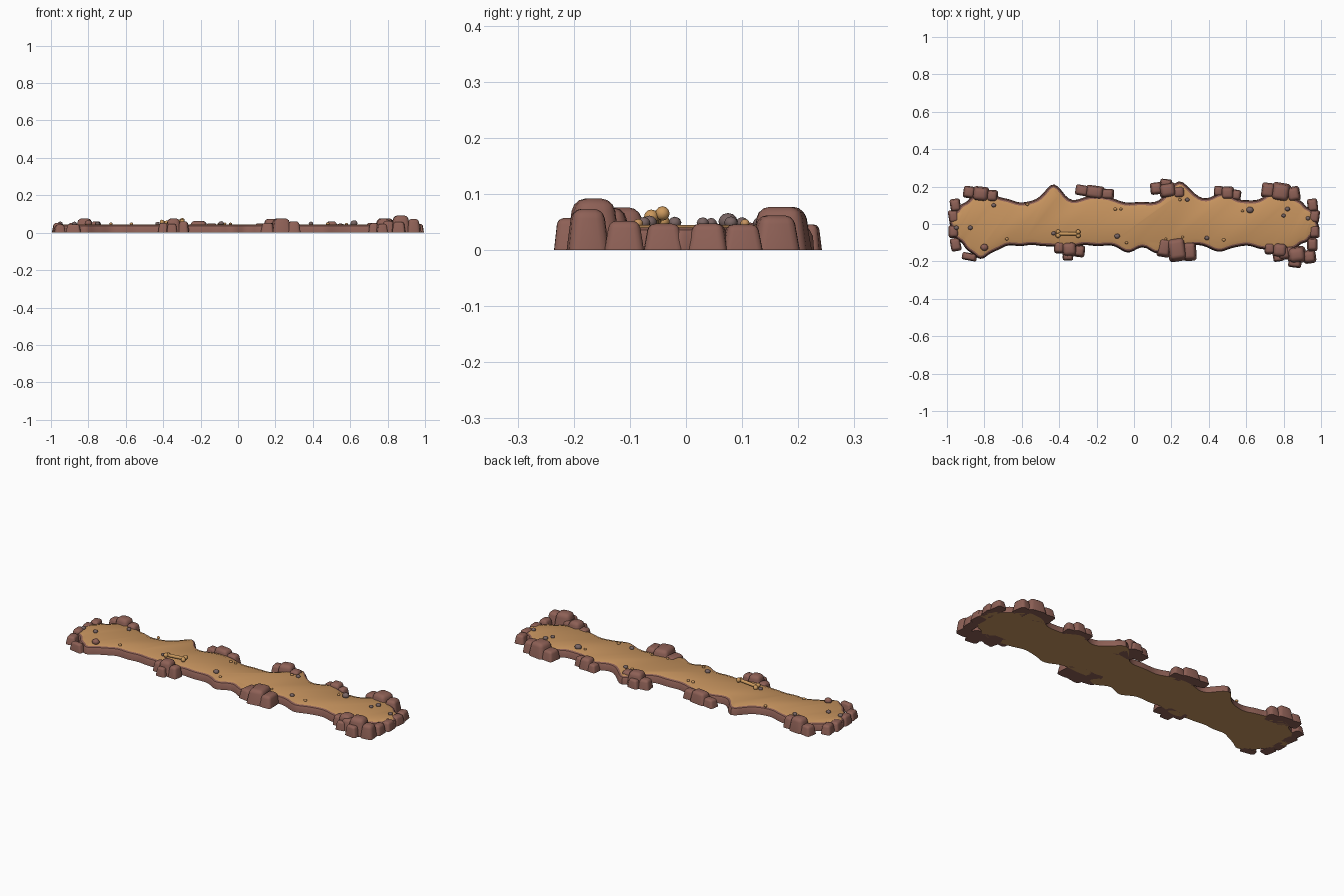
import bpy, bmesh, math, random
from mathutils import Vector, Matrix

random.seed(4)
if "Cube" in bpy.data.objects:
    bpy.data.objects.remove(bpy.data.objects["Cube"])


def material(name, r, g, b):
    m = bpy.data.materials.new(name)
    m.use_nodes = True
    m.diffuse_color = (r, g, b, 1)
    m.node_tree.nodes["Principled BSDF"].inputs["Base Color"].default_value = (r, g, b, 1)
    return m


SAND = material("sand", .58, .30, .115)
ROCK = material("red_brown_rock", .27, .118, .093)
STONE = material("grey_stone", .19, .13, .125)
BONE = material("old_bone", .6, .32, .11)


def finish(bm, name, mats, angle):
    mesh = bpy.data.meshes.new(name)
    bmesh.ops.recalc_face_normals(bm, faces=bm.faces[:])
    bm.to_mesh(mesh)
    bm.free()
    ob = bpy.data.objects.new(name, mesh)
    bpy.context.collection.objects.link(ob)
    for m in mats:
        mesh.materials.append(m)
    bpy.ops.object.select_all(action='DESELECT')
    ob.select_set(True)
    bpy.context.view_layer.objects.active = ob
    bpy.ops.object.shade_smooth_by_angle(angle=math.radians(angle))


# --- ground slab: a long strip with rounded ends and bulges (x, size, spread) ---
BACK_BULGES = [(-.82, .06, .12), (-.44, .095, .07), (-.2, .04, .1), (.25, .115, .08), (.48, .05, .09), (.8, .07, .11)]
FRONT_BULGES = [(-.84, .08, .09), (-.38, .02, .06), (-.03, .035, .06), (.13, .04, .06), (.47, .035, .06), (.8, .04, .12)]


def outline(t):
    x = math.cos(t)
    bulges = BACK_BULGES if math.sin(t) > 0 else FRONT_BULGES
    half = .115 + sum(size * math.exp(-((x - c) / spread) ** 2) for c, size, spread in bulges)
    y = half * math.sqrt(max(0, 1 - abs(x) ** 12))
    return Vector((x * .985, math.copysign(y, math.sin(t))))


def ground():
    count = 280
    edge = [outline(math.tau * i / count) for i in range(count)]
    bm = bmesh.new()
    # inset and height of each ring; the outer bands are rock, the inner ones sand
    steps = [(0, 0), (.002, .025), (.008, .036), (.017, .04), (.024, .041), (.034, .045)]
    rings = []
    for inset, z in steps:
        ring = []
        for i, p in enumerate(edge):
            along = (edge[(i + 3) % count] - edge[i - 3]).normalized()
            inward = Vector((-along.y, along.x))
            q = p + inward * (inset + .003 * math.sin(math.tau * 40 * i / count))
            ring.append(bm.verts.new((q.x, q.y, z)))
        rings.append(ring)
    for band, (a, b) in enumerate(zip(rings, rings[1:])):
        for i in range(count):
            j = (i + 1) % count
            bm.faces.new((a[i], a[j], b[j], b[i])).material_index = int(band > 2)
    for ring in (rings[0], rings[-1]):
        bm.faces.new(ring).material_index = 1
    finish(bm, "sandy_ground", [ROCK, SAND], 35)


ground()


# --- rounded, tapered boulders around the rim ---
def boulder(name, x, y, w, d, h):
    bm = bmesh.new()
    bmesh.ops.create_cube(bm, size=1)
    turn = Matrix.Rotation(random.uniform(-.2, .2), 3, 'Z')
    for v in bm.verts:
        taper = .76 if v.co.z > 0 else 1
        v.co = turn @ Vector((v.co.x * w * taper, v.co.y * d * taper, (v.co.z + .5) * h))
    upper = [e for e in bm.edges if max(v.co.z for v in e.verts) > h / 2]
    bmesh.ops.bevel(bm, geom=upper, offset=min(w, d, h) * .25, segments=3, profile=.5, affect='EDGES')
    bmesh.ops.translate(bm, verts=bm.verts[:], vec=(x, y, 0))
    finish(bm, name, [ROCK], 50)


def cluster(name, x, y, w, d, h, outer):
    """A main boulder, a smaller one on each flank and, if wanted, one on the outer side."""
    boulder(name + "_main", x, y, w, d, h)
    for side, low in ((-1, .68), (1, .8)):
        boulder(name + "_flank", x + side * w * .68, y - .01 * side, w * .7, d * .8, h * low)
    if outer:
        out = math.copysign(d / 2, y)
        boulder(name + "_outer", x - w * .1, y + out, w * .7, d * .5, h * .62)


cluster("back_left_rocks", -.82, .16, .09, .08, .076, False)
cluster("back_middle_left_rocks", -.21, .17, .1, .07, .062, False)
cluster("back_middle_right_rocks", .18, .18, .09, .08, .074, True)
cluster("back_right_small_rocks", .5, .165, .07, .07, .06, False)
cluster("back_right_rocks", .785, .17, .1, .1, .077, False)
cluster("front_right_rocks", .87, -.165, .1, .09, .092, True)
cluster("front_right_inner_rocks", .78, -.14, .08, .08, .075, True)
cluster("front_middle_rocks", .23, -.135, .1, .13, .076, False)
cluster("front_left_rocks", -.345, -.135, .08, .08, .076, True)

# low stones spaced along both rounded ends
for end, name in ((-1, "left_end_rock"), (1, "right_end_rock")):
    for y in (-.11, -.04, .04, .1):
        boulder(name, end * (.97 - abs(y) * .15), y, .055, .07, random.uniform(.042, .054))
boulder("front_left_end_rock", -.88, -.175, .08, .04, .045)


# --- pebbles resting on the sand ---
def pebbles(name, mat, low, high, places):
    for x, y in places:
        r = random.uniform(low, high)
        bm = bmesh.new()
        bmesh.ops.create_icosphere(bm, subdivisions=2, radius=r)
        bmesh.ops.scale(bm, vec=(1, .9, .8), verts=bm.verts[:])
        bmesh.ops.translate(bm, vec=(x, y, .045 + r * .3), verts=bm.verts[:])
        finish(bm, name, [mat], 60)


pebbles("grey_pebble", STONE, .011, .015, [
    (.8, .045), (.82, .08), (.93, .03), (-.95, -.02), (-.875, -.02), (-.75, .1),
    (-.09, -.065), (-.43, -.05), (.39, -.075), (.285, .13)])
pebbles("large_pebble", STONE, .018, .02, [(.62, .075)])
pebbles("brown_pebble", ROCK, .02, .022, [(-.8, -.125)])
pebbles("sand_pebble", SAND, .007, .01, [
    (-.04, -.1), (-.1, .08), (-.07, .08), (.245, .13), (.48, -.085), (.17, -.08),
    (.26, -.07), (.58, .07), (-.57, .105), (-.68, -.08)])

# --- bone lying on the sand: a shaft with two knobs at each end ---
bm = bmesh.new()
lie = Matrix.Translation((-.352, -.052, .058)) @ Matrix.Rotation(-.08, 4, 'Y')
bmesh.ops.create_cone(bm, cap_ends=True, segments=10, radius1=.009, radius2=.009, depth=.11,
                      matrix=lie @ Matrix.Rotation(math.pi / 2, 4, 'Y'))
for end in (-1, 1):
    for side in (-1, 1):
        knob = Matrix.Translation((end * .054, side * .01, side * end * .003))
        bmesh.ops.create_icosphere(bm, subdivisions=2, radius=.013, matrix=lie @ knob)
finish(bm, "bone", [BONE], 60)
